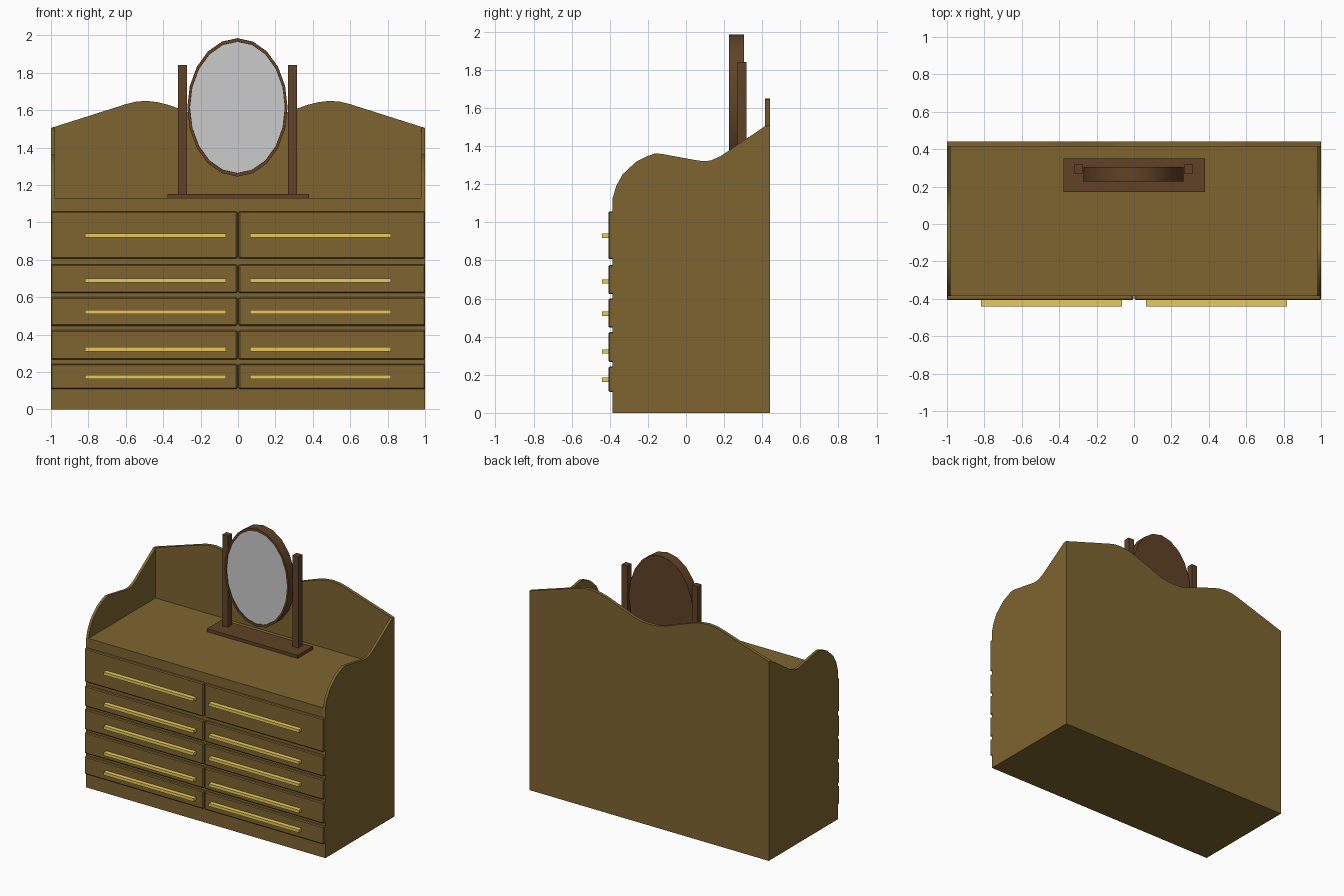
import bpy, bmesh, math

if "Cube" in bpy.data.objects:
    bpy.data.objects.remove(bpy.data.objects["Cube"])


def material(name, rgb):
    m = bpy.data.materials.new(name)
    m.diffuse_color = (*rgb, 1)
    m.use_nodes = True
    m.node_tree.nodes["Principled BSDF"].inputs["Base Color"].default_value = m.diffuse_color
    return m


OAK = material("oak", (0.21, 0.13, 0.03))
WALNUT = material("walnut", (0.117, 0.055, 0.02))
BRASS = material("brass", (0.8, 0.6, 0.1))
GLASS = material("mirror_glass", (0.55, 0.55, 0.55))


def finish(name, bm, mat, smooth=False):
    bmesh.ops.recalc_face_normals(bm, faces=bm.faces)
    me = bpy.data.meshes.new(name)
    bm.to_mesh(me)
    bm.free()
    me.materials.append(mat)
    ob = bpy.data.objects.new(name, me)
    bpy.context.collection.objects.link(ob)
    if smooth:
        bpy.ops.object.select_all(action='DESELECT')
        ob.select_set(True)
        bpy.context.view_layer.objects.active = ob
        bpy.ops.object.shade_smooth_by_angle(angle=math.radians(30))
    return ob


def box(name, x, y, z, mat, bevel=0):
    bm = bmesh.new()
    bmesh.ops.create_cube(bm, size=1)
    for v in bm.verts:
        v.co = [(r[0] + r[1]) / 2 + c * (r[1] - r[0]) for c, r in zip(v.co, (x, y, z))]
    if bevel:
        bmesh.ops.bevel(bm, geom=bm.edges[:], offset=bevel, segments=1, affect='EDGES')
    return finish(name, bm, mat)


def loft(name, rings, mat):
    """Bridge closed rings of points and cap both ends."""
    bm = bmesh.new()
    loops = [[bm.verts.new(p) for p in ring] for ring in rings]
    n = len(loops[0])
    for a, b in zip(loops, loops[1:]):
        for i in range(n):
            j = (i + 1) % n
            bm.faces.new((a[i], a[j], b[j], b[i]))
    bm.faces.new(loops[0])
    bm.faces.new(loops[-1])
    return finish(name, bm, mat, smooth=True)


# Carcass: plain block whose top is the counter
TOP = 1.13
box("carcass", (-0.98, 0.98), (-0.385, 0.415), (0, TOP), OAK)

# Side panels with scrolled top edge (y, z)
side = [(-0.385, 0), (-0.385, 1.125), (-0.367, 1.19), (-0.332, 1.253), (-0.26, 1.32),
        (-0.21, 1.345), (-0.16, 1.363), (-0.12, 1.358), (0.06, 1.325), (0.095, 1.321),
        (0.13, 1.325), (0.18, 1.347), (0.415, 1.505), (0.415, 0)]
for s, label in ((-1, "left"), (1, "right")):
    loft(label + "_side_panel", [[(s * x, y, z) for y, z in side] for x in (0.98, 1.0)], OAK)

# Back panel with two humps, half profile mirrored (x, z)
half = [(1, 0), (1, 1.505), (0.6, 1.632), (0.55, 1.645), (0.49, 1.65), (0.43, 1.643),
        (0.37, 1.628), (0.3, 1.603), (0.13, 1.54), (0.065, 1.524)]
back = half + [(0, 1.52)] + [(-x, z) for x, z in reversed(half)]
loft("back_panel", [[(x, y, z) for x, z in back] for y in (0.415, 0.44)], OAK)

# Drawer fronts and bar handles: (bottom, top, handle height)
rows = [(0.11, 0.243, 0.174), (0.267, 0.424, 0.322), (0.447, 0.6, 0.52),
        (0.623, 0.776, 0.69), (0.807, 1.058, 0.93)]
for i, (z0, z1, zh) in enumerate(rows, 1):
    for s, label in ((-1, "left"), (1, "right")):
        box(f"{label}_drawer_{i}", sorted((s * 0.004, s * 1.0)), (-0.407, -0.38),
            (z0, z1), OAK, bevel=0.006)
        box(f"{label}_handle_{i}", sorted((s * 0.063, s * 0.817)), (-0.44, -0.405),
            (zh - 0.011, zh + 0.011), BRASS)

# Mirror stand
box("mirror_base", (-0.378, 0.38), (0.17, 0.35), (TOP, 1.153), WALNUT)
box("mirror_left_post", (-0.32, -0.272), (0.27, 0.318), (1.15, 1.842), WALNUT)
box("mirror_right_post", (0.267, 0.315), (0.27, 0.318), (1.15, 1.842), WALNUT)


# Oval mirror frame with slightly recessed glass
def oval(rx, rz, y, n=20):
    return [(-0.003 + rx * math.sin(2 * math.pi * i / n), y,
             1.615 + rz * math.cos(2 * math.pi * i / n)) for i in range(n)]


loft("mirror_frame", [oval(0.268, 0.37, 0.304), oval(0.268, 0.37, 0.227),
                      oval(0.254, 0.351, 0.227), oval(0.254, 0.351, 0.236)], WALNUT)
loft("mirror_glass", [oval(0.253, 0.35, 0.237), oval(0.253, 0.35, 0.231)], GLASS)
